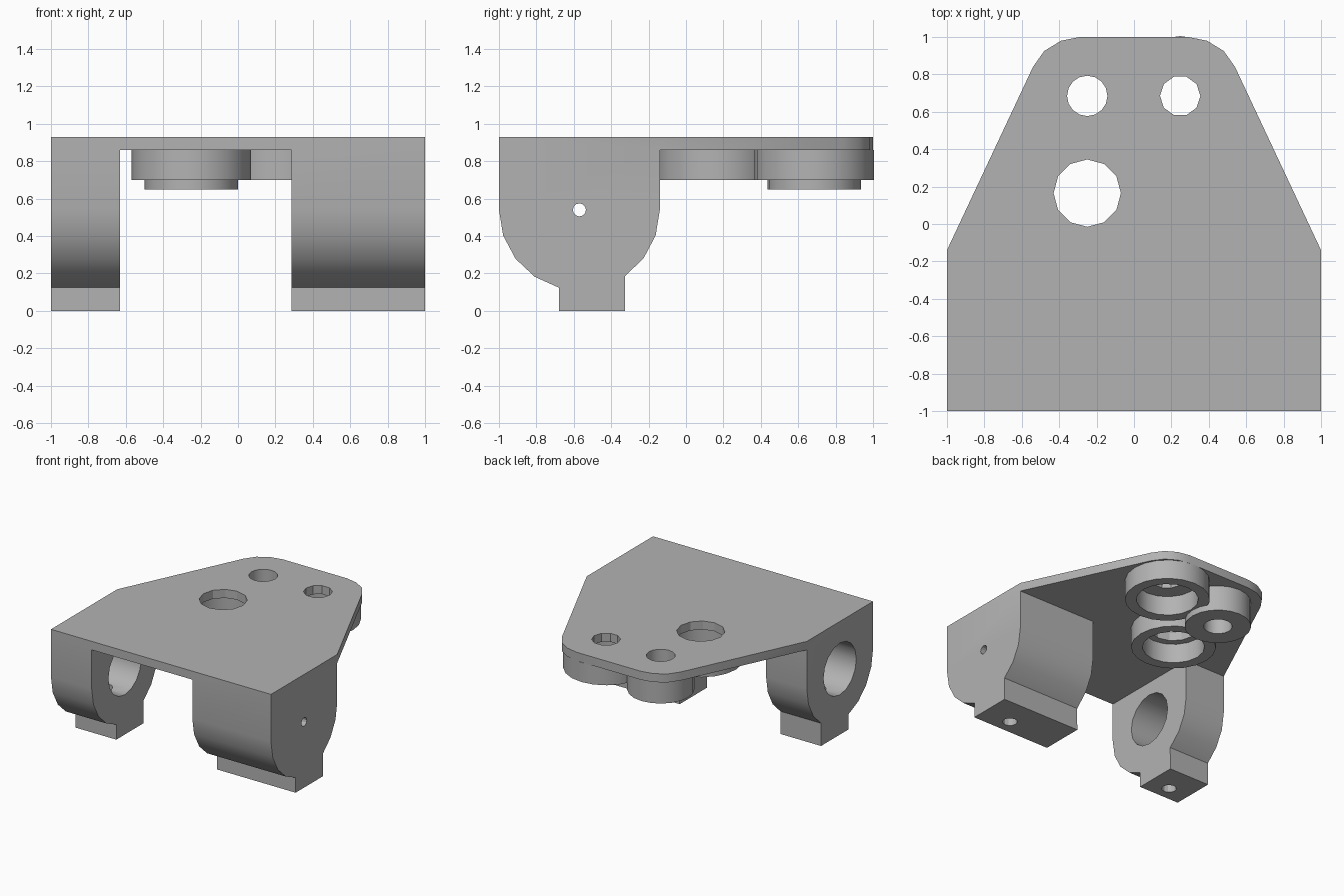
import bpy, bmesh
from math import cos, sin, pi, radians
from mathutils import Vector

cube = bpy.data.objects.get("Cube")
if cube:
    bpy.data.objects.remove(cube, do_unlink=True)

grey = bpy.data.materials.new("plain_grey")
grey.use_nodes = True
grey.diffuse_color = (0.45, 0.45, 0.45, 1)
grey.node_tree.nodes["Principled BSDF"].inputs["Base Color"].default_value = (0.45, 0.45, 0.45, 1)


def prism(name, points, axis, start, end):
    """Extrude a 2D outline along z (points are x, y) or x (points are y, z)."""
    def place(p):
        return (p[0], p[1], start) if axis == "z" else (start, p[0], p[1])
    bm = bmesh.new()
    face = bm.faces.new([bm.verts.new(place(p)) for p in points])
    out = bmesh.ops.extrude_face_region(bm, geom=[face])
    shift = Vector((0, 0, end - start)) if axis == "z" else Vector((end - start, 0, 0))
    bmesh.ops.translate(bm, vec=shift, verts=[v for v in out["geom"] if isinstance(v, bmesh.types.BMVert)])
    bmesh.ops.recalc_face_normals(bm, faces=bm.faces)
    mesh = bpy.data.meshes.new(name)
    bm.to_mesh(mesh)
    bm.free()
    mesh.materials.append(grey)
    obj = bpy.data.objects.new(name, mesh)
    bpy.context.collection.objects.link(obj)
    return obj


def cylinder(name, centre, radius, axis, start, end, sides):
    ring = [(centre[0] + radius * cos(2 * pi * i / sides),
             centre[1] + radius * sin(2 * pi * i / sides)) for i in range(sides)]
    return prism(name, ring, axis, start, end)


def combine(obj, other, operation):
    mod = obj.modifiers.new(operation, "BOOLEAN")
    mod.operation = operation
    mod.solver = "EXACT"
    mod.object = other
    bpy.context.view_layer.objects.active = obj
    bpy.ops.object.modifier_apply(modifier=mod.name)
    bpy.data.objects.remove(other, do_unlink=True)


def drill(obj, *hole):
    combine(obj, cylinder("drill", *hole), "DIFFERENCE")


# Top plate with tapered sides and rounded back corners
TOP, UNDER = 0.93, 0.86
half = [(1, -1), (1, -0.14), (0.54, 0.84), (0.48, 0.925), (0.39, 0.98), (0.29, 1)]
body = prism("bracket_body", half + [(-x, y) for x, y in reversed(half)], "z", UNDER, TOP)

# Two rounded lugs with square feet
PIVOT = (-0.57, 0.54)
front_arc = [(PIVOT[0] - 0.43 * cos(radians(a)), PIVOT[1] - 0.43 * sin(radians(a)))
             for a in (0, 18.75, 37.5, 56.25, 75)]
back_arc = [(PIVOT[0] + 0.43 * cos(radians(a)), PIVOT[1] - 0.43 * sin(radians(a)))
            for a in (55.5, 37, 18.5, 0)]
outline = ([(-1, TOP)] + front_arc + [(-0.68, 0.125), (-0.68, 0), (-0.325, 0)]
           + back_arc + [(-0.14, TOP)])
for start, end in ((0.285, 1), (-1, -0.63)):
    combine(body, prism("lug", outline, "x", start, end), "UNION")

# Pivot bores: open in the right lug, blind in the left one with a small vent
drill(body, PIVOT, 0.213, "x", -1.1, -0.5, 16)
drill(body, PIVOT, 0.213, "x", 0.2, 0.9, 16)
drill(body, PIVOT, 0.035, "x", 0.8, 1.1, 12)

# Screw holes up through the feet
for x in (0.75, -0.815):
    drill(body, (x, -0.56), 0.055, "z", -0.1, 0.45, 12)

# Plate holes with the bosses hanging beneath them
CENTRE, BACK_LEFT, BACK_RIGHT = (-0.25, 0.165), (0.247, 0.685), (-0.25, 0.685)
parts = [body]
for name, at, hole, sides, outer, bore, bottom in (
        ("centre_ring", CENTRE, 0.18, 12, 0.32, 0.235, 0.70),
        ("back_left_ring", BACK_LEFT, 0.108, 10, 0.32, 0.235, 0.70),
        ("back_right_boss", BACK_RIGHT, 0.108, 16, 0.25, 0.108, 0.65)):
    drill(body, at, hole, "z", 0.8, 1, sides)
    boss = cylinder(name, at, outer, "z", bottom, UNDER, 20)
    parts.append(boss)

# Bores run through every boss they meet, and the bosses leave them clear
for at, bore in ((CENTRE, 0.235), (BACK_LEFT, 0.235), (BACK_RIGHT, 0.108)):
    for boss in parts[1:]:
        drill(boss, at, bore, "z", 0.5, 1, 16)

# Merge leftover coplanar faces and shade
for obj in parts:
    bm = bmesh.new()
    bm.from_mesh(obj.data)
    bmesh.ops.remove_doubles(bm, verts=bm.verts, dist=0.0005)
    bmesh.ops.dissolve_limit(bm, angle_limit=radians(0.5), verts=bm.verts, edges=bm.edges)
    bm.to_mesh(obj.data)
    bm.free()
    bpy.ops.object.select_all(action="DESELECT")
    obj.select_set(True)
    bpy.context.view_layer.objects.active = obj
    bpy.ops.object.shade_smooth_by_angle(angle=radians(29))
